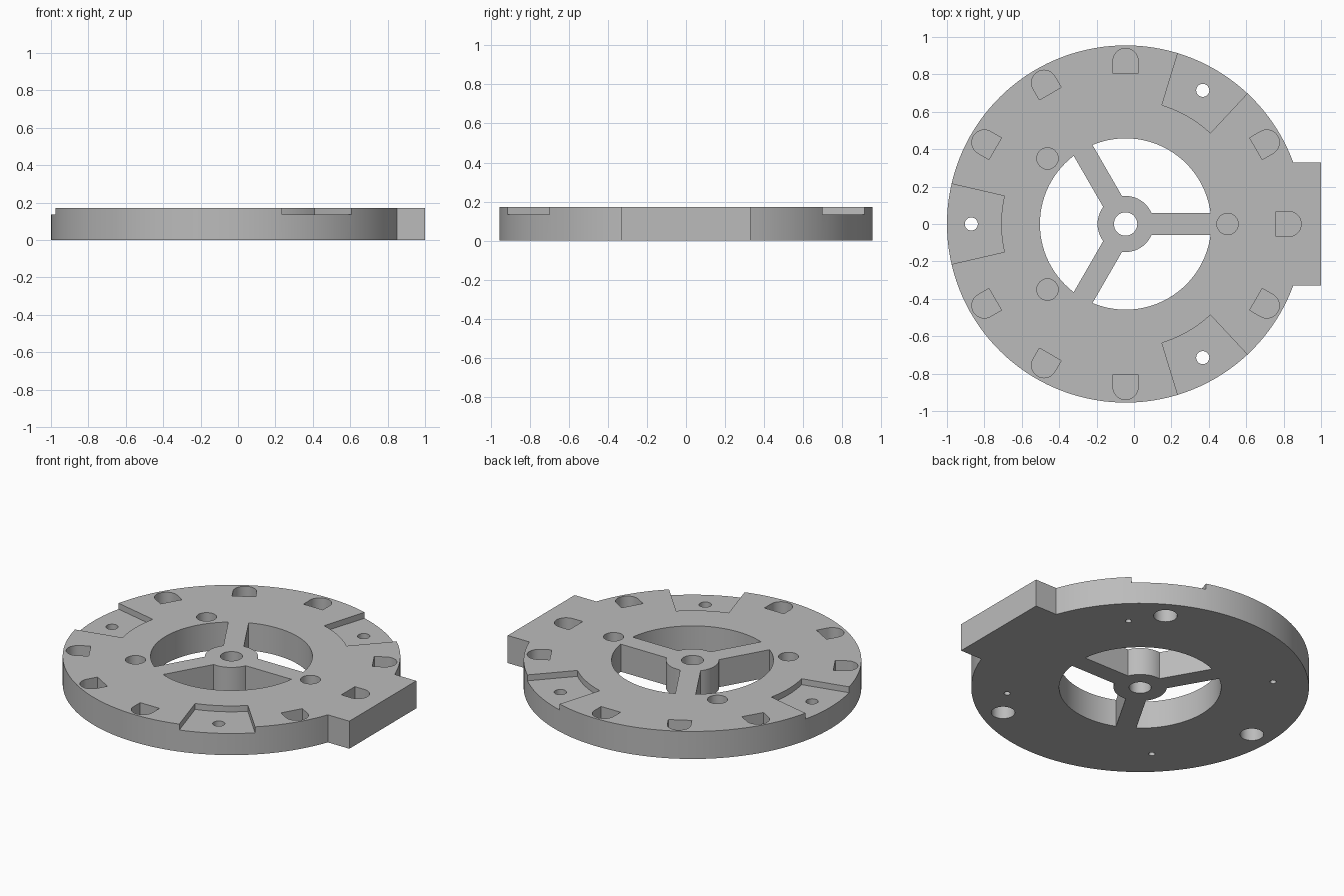
import bpy
import bmesh
from math import radians, degrees, asin, cos, sin
from mathutils import Matrix

if "Cube" in bpy.data.objects:
    bpy.data.objects.remove(bpy.data.objects["Cube"], do_unlink=True)

HEIGHT = 0.172
RADIUS = 0.955
CENTRE_X = -0.045
TAB_HALF = 0.33
SPOKE_HALF = 0.058


def arc(r, start, end, steps, cx=0.0):
    """Points along an arc, angles in degrees."""
    angles = [radians(start + (end - start) * i / steps) for i in range(steps + 1)]
    return [(cx + r * cos(a), r * sin(a)) for a in angles]


def circle(r, cx=0.0, steps=40):
    return arc(r, 0, 360, steps, cx)[:-1]


def prism(name, outline, z0, z1, turns=(0,)):
    """Extrude an outline, repeated at each turn about the plate axis."""
    bm = bmesh.new()
    for turn in turns:
        spin = Matrix.Rotation(radians(turn), 3, 'Z')
        verts = [bm.verts.new(spin @ Matrix.Identity(3) @ Matrix(((x, 0, 0), (y, 0, 0), (z0, 0, 0))).col[0])
                 for x, y in outline]
        face = bm.faces.new(verts)
        top = bmesh.ops.extrude_face_region(bm, geom=[face])["geom"]
        moved = [v for v in top if isinstance(v, bmesh.types.BMVert)]
        bmesh.ops.translate(bm, verts=moved, vec=(0, 0, z1 - z0))
    bmesh.ops.recalc_face_normals(bm, faces=bm.faces)
    mesh = bpy.data.meshes.new(name)
    bm.to_mesh(mesh)
    bm.free()
    obj = bpy.data.objects.new(name, mesh)
    obj.location.x = CENTRE_X
    bpy.context.scene.collection.objects.link(obj)
    return obj


# Round plate with a square tab on one side
tab_angle = degrees(asin(TAB_HALF / RADIUS))
outline = arc(RADIUS, tab_angle, 360 - tab_angle, 120)
outline += [(1 - CENTRE_X, -TAB_HALF), (1 - CENTRE_X, TAB_HALF)]
plate = prism("plate", outline, 0, HEIGHT)

# Windows between the three spokes and the hub
outer = degrees(asin(SPOKE_HALF / 0.458))
inner = degrees(asin(SPOKE_HALF / 0.15))
window = arc(0.458, outer, 120 - outer, 28) + arc(0.15, 120 - inner, inner, 14)

# D-shaped pocket, round end outward
d_shape = arc(0.067, -90, 90, 18, 0.872) + [(0.805, 0.067), (0.805, -0.067)]

# Shallow wedge recess open at the rim
recess = arc(1.1, -13, 13, 10) + arc(0.665, 13, -13, 10)

thirds = (60, 180, 300)
over, under = HEIGHT + 0.1, -0.1
cutters = [
    prism("window_cutter", window, under, over, (0, 120, 240)),
    prism("hub_bore_cutter", circle(0.0625), under, over),
    prism("recess_cutter", recess, 0.135, over, thirds),
    prism("screw_hole_cutter", circle(0.035, 0.825), 0.04, over, thirds),
    prism("counterbore_cutter", circle(0.067, 0.825), under, 0.08, thirds),
    prism("pocket_cutter", d_shape, 0.07, over, (0, 30, 90, 120, 150, 210, 240, 270, 330)),
    prism("round_pocket_cutter", circle(0.057, 0.545), 0.07, over, (0, 140, 220)),
    prism("pin_hole_cutter", circle(0.018, 0.755, 20), under, 0.09, (45, 135, 225, 315)),
]

# Cut every feature, then discard the cutters
bpy.context.view_layer.objects.active = plate
plate.select_set(True)
for cutter in cutters:
    mod = plate.modifiers.new(cutter.name, 'BOOLEAN')
    mod.operation = 'DIFFERENCE'
    mod.solver = 'EXACT'
    mod.object = cutter
    cutter.hide_render = True
    bpy.ops.object.modifier_apply(modifier=mod.name)
    bpy.data.objects.remove(cutter, do_unlink=True)

# Plain grey finish
grey = bpy.data.materials.new("plain_grey")
grey.use_nodes = True
colour = (0.5, 0.5, 0.5, 1)
grey.diffuse_color = colour
grey.node_tree.nodes["Principled BSDF"].inputs["Base Color"].default_value = colour
plate.data.materials.clear()
plate.data.materials.append(grey)
bpy.ops.object.shade_smooth_by_angle(angle=radians(30))
